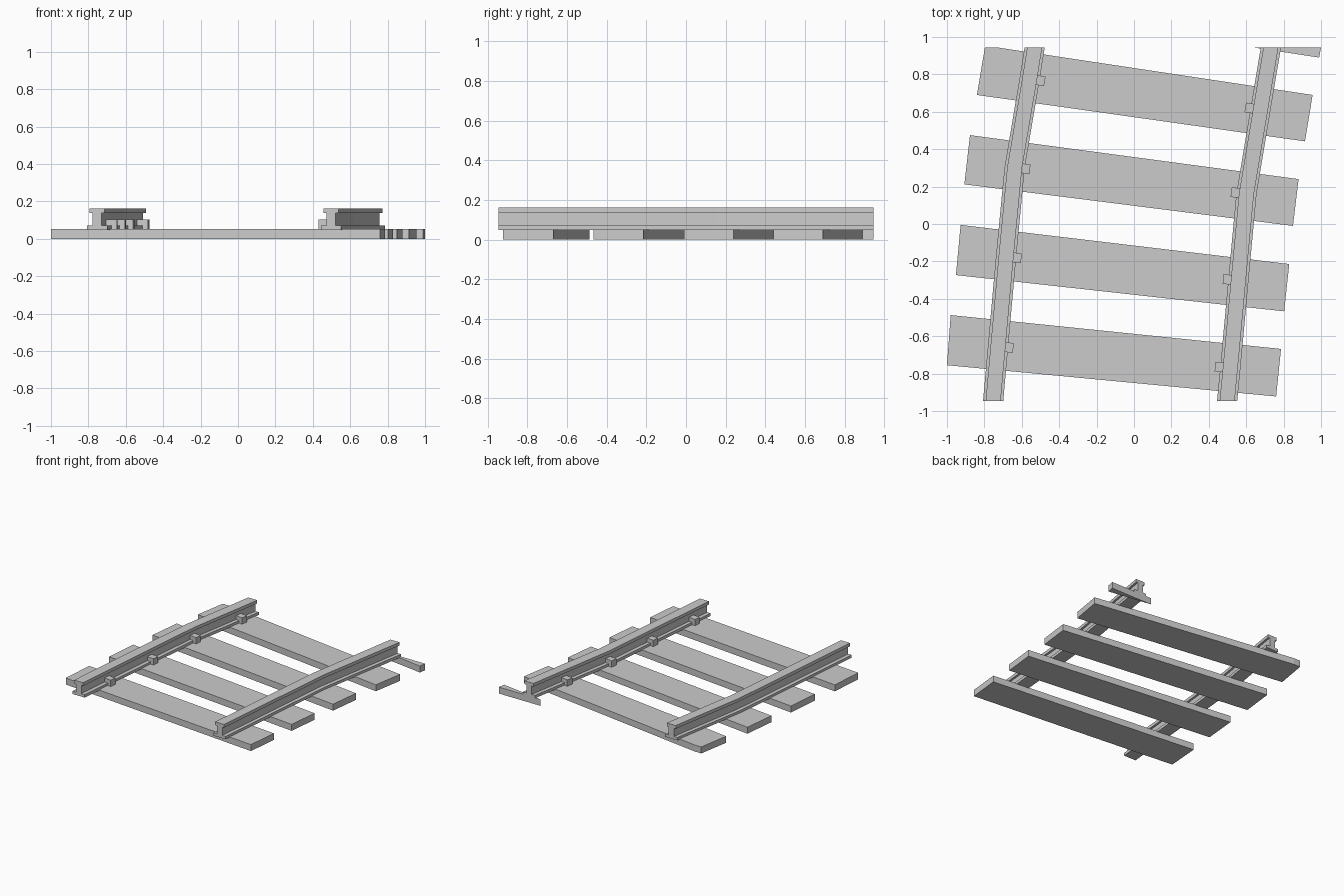
import bpy
import math

if "Cube" in bpy.data.objects:
    bpy.data.objects.remove(bpy.data.objects["Cube"])

TIE_TOP = 0.052
RAIL_BASE = 0.048


def make_object(name, verts, faces):
    mesh = bpy.data.meshes.new(name)
    mesh.from_pydata(verts, [], faces)
    mesh.update()
    obj = bpy.data.objects.new(name, mesh)
    bpy.context.collection.objects.link(obj)
    return obj


def loft(name, sections):
    """Closed solid skinned through a list of matching rings."""
    n = len(sections[0])
    verts = [p for ring in sections for p in ring]
    faces = [list(range(n))[::-1], list(range(len(verts) - n, len(verts)))]
    for k in range(len(sections) - 1):
        for i in range(n):
            j = (i + 1) % n
            faces.append([k * n + i, k * n + j, (k + 1) * n + j, (k + 1) * n + i])
    return make_object(name, verts, faces)


def prism(name, outline, z0, z1):
    return loft(name, [[(x, y, z) for x, y in outline] for z in (z0, z1)])


# Ties: slightly wedge-shaped planks, the last two cut by the module edge
ties = [
    [(-1.0, -0.755), (0.76, -0.922), (0.786, -0.668), (-0.98, -0.487)],
    [(-0.952, -0.273), (0.803, -0.467), (0.83, -0.214), (-0.927, -0.005)],
    [(-0.907, 0.212), (0.85, -0.01), (0.88, 0.24), (-0.877, 0.475)],
    [(-0.84, 0.69), (0.914, 0.442), (0.955, 0.69), (-0.738, 0.945), (-0.797, 0.945)],
    [(0.63, 0.945), (0.99, 0.89), (1.0, 0.945)],
]
for i, outline in enumerate(ties):
    prism(f"tie_{i + 1}", outline, 0, TIE_TOP)

# Rail cross-section: right half (offset, height), mirrored to a full I shape
half = [(0.054, RAIL_BASE), (0.054, 0.071), (0.024, 0.071),
        (0.024, 0.137), (0.040, 0.137), (0.040, 0.163)]
profile = half + [(-x, z) for x, z in reversed(half)]

# Rail centre lines (x, y); interior points are the clip stations
paths = {
    "left": [(-0.753, -0.945), (-0.727, -0.655), (-0.684, -0.175),
             (-0.638, 0.303), (-0.558, 0.776), (-0.531, 0.945)],
    "right": [(0.498, -0.945), (0.515, -0.77), (0.558, -0.302),
              (0.601, 0.16), (0.676, 0.61), (0.732, 0.945)],
}

for side, path in paths.items():
    # Rail swept along its path
    loft(f"{side}_rail", [[(cx + x, cy, z) for x, z in reversed(profile)]
                          for cx, cy in path])
    # Clips on the inner foot of the rail
    inward = 1 if side == "left" else -1
    for i in range(1, len(path) - 1):
        (x0, y0), (x, y), (x1, y1) = path[i - 1:i + 2]
        a = -math.atan2(x1 - x0, y1 - y0)
        c, s = math.cos(a), math.sin(a)
        corners = [(0.052 + u * 0.03, v * 0.026)
                   for u, v in ((-1, -1), (1, -1), (1, 1), (-1, 1))]
        if inward < 0:
            corners = [(-u, v) for u, v in reversed(corners)]
        prism(f"{side}_clip_{i}",
              [(x + u * c - v * s, y + u * s + v * c) for u, v in corners],
              RAIL_BASE, 0.103)
